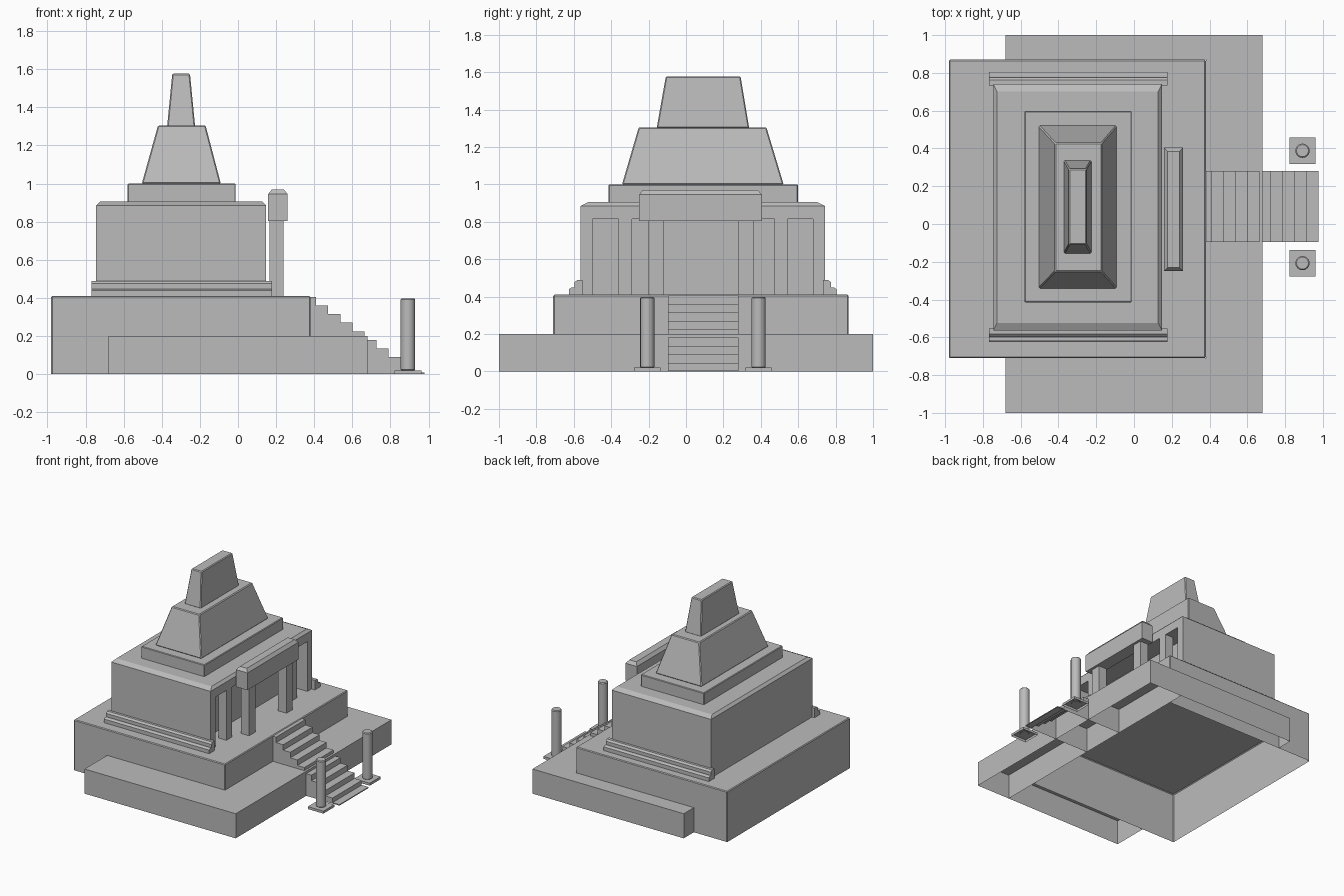
import bpy
import bmesh

cube = bpy.data.objects.get("Cube")
if cube:
    bpy.data.objects.remove(cube, do_unlink=True)

GREY = (0.5, 0.5, 0.5, 1)
stone = bpy.data.materials.new("grey_stone")
stone.use_nodes = True
stone.diffuse_color = GREY
stone.node_tree.nodes["Principled BSDF"].inputs["Base Color"].default_value = GREY


def finish(name, bm, bevel=0.0, open_bottom=False):
    """Turn a bmesh into a stone object, optionally hollow below."""
    bmesh.ops.recalc_face_normals(bm, faces=bm.faces)
    if open_bottom:
        low = [f for f in bm.faces if f.normal.z < -0.9]
        bmesh.ops.delete(bm, geom=low, context='FACES_ONLY')
    mesh = bpy.data.meshes.new(name)
    bm.to_mesh(mesh)
    bm.free()
    mesh.materials.append(stone)
    obj = bpy.data.objects.new(name, mesh)
    bpy.context.collection.objects.link(obj)
    if bevel:
        mod = obj.modifiers.new("soft_edge", 'BEVEL')
        mod.width = bevel
        mod.segments = 1
    return obj


def loft(name, rings, bevel=0.0, open_bottom=False):
    """Stack rectangles (x0, x1, y0, y1, z) into a closed block."""
    bm = bmesh.new()
    loops = [[bm.verts.new(p) for p in
              ((x0, y0, z), (x1, y0, z), (x1, y1, z), (x0, y1, z))]
             for x0, x1, y0, y1, z in rings]
    bm.faces.new(loops[0][::-1])
    bm.faces.new(loops[-1])
    for a, b in zip(loops, loops[1:]):
        for i in range(4):
            j = (i + 1) % 4
            bm.faces.new((a[i], a[j], b[j], b[i]))
    return finish(name, bm, bevel, open_bottom)


def block(name, x, y, z, bevel=0.0, open_bottom=False):
    return loft(name, [(*x, *y, z[0]), (*x, *y, z[1])], bevel, open_bottom)


def prism(name, points, axis, start, end, open_bottom=False):
    """Extrude a (side, z) outline along x or y."""
    bm = bmesh.new()
    place = (lambda a, z: (start, a, z)) if axis == 'x' else (lambda a, z: (a, start, z))
    face = bm.faces.new([bm.verts.new(place(a, z)) for a, z in points])
    new = bmesh.ops.extrude_face_region(bm, geom=[face])["geom"]
    step = (end - start, 0, 0) if axis == 'x' else (0, end - start, 0)
    bmesh.ops.translate(bm, vec=step,
                        verts=[v for v in new if isinstance(v, bmesh.types.BMVert)])
    return finish(name, bm, 0, open_bottom)


# Terraces, hollow underneath; the lower one is three wings round the upper one
prism("lower_terrace_front", [(-1, 0), (1, 0), (1, 0.2), (-1, 0.2)], 'x', 0.38, 0.68, True)
block("lower_terrace_right", (-0.68, 0.38), (-1, -0.71), (0, 0.2), 0, True)
block("lower_terrace_left", (-0.68, 0.38), (0.87, 1), (0, 0.2), 0, True)
block("upper_terrace", (-0.98, 0.38), (-0.71, 0.87), (0, 0.41), 0.006, True)

# Shrine: solid core, side jambs and lintel framing a shallow portico
X0, XB, X1 = -0.745, 0.0, 0.148
Y0, Y1 = -0.563, 0.742
block("shrine_core", (X0, XB), (Y0, Y1), (0.41, 0.82))
block("shrine_jamb_right", (XB, X1), (Y0, -0.5), (0.41, 0.82))
block("shrine_jamb_left", (XB, X1), (0.68, Y1), (0.41, 0.82))
c = 0.04
loft("shrine_top", [(X0, X1, Y0, Y1, 0.815), (X0, X1, Y0, Y1, 0.885),
                    (X0 + c / 2, X1 - c / 2, Y0 + c, Y1 - c, 0.905)])
for side, y in (("right", -0.36), ("left", 0.472)):
    block("portico_pillar_" + side, (0.075, X1), (y, y + 0.072), (0.41, 0.82))

# Stepped mouldings along both side walls
for side, wall, out in (("right", Y0, -1), ("left", Y1, 1)):
    steps = [(-0.01, 0.41), (0.062, 0.41), (0.062, 0.44), (0.05, 0.448), (0.034, 0.448),
             (0.034, 0.475), (0.02, 0.488), (-0.01, 0.488)]
    prism("side_moulding_" + side, [(wall + out * d, z) for d, z in steps],
          'x', -0.768, 0.178)

# Roof tiers
block("roof_slab", (-0.58, -0.012), (-0.415, 0.598), (0.9, 1.0), 0.005)
loft("lower_spire", [(-0.505, -0.09, -0.342, 0.522, 1.0),
                     (-0.42, -0.17, -0.253, 0.43, 1.305)], 0.006)
loft("upper_spire", [(-0.372, -0.225, -0.157, 0.338, 1.3),
                     (-0.345, -0.252, -0.108, 0.292, 1.577)], 0.006)

# Free-standing gate in front of the portico
for side, y in (("right", -0.2), ("left", 0.28)):
    block("gate_pillar_" + side, (0.165, 0.24), (y, y + 0.08), (0.41, 0.82))
loft("gate_beam", [(0.158, 0.26, -0.25, 0.405, 0.805), (0.158, 0.26, -0.25, 0.405, 0.945),
                   (0.178, 0.24, -0.23, 0.385, 0.97)])

# Staircase
outline = [(0.38, 0), (0.38, 0.405)]
count = 9
for i in range(count):
    x, z = 0.41 + i * 0.0633, 0.405 - i * 0.045
    outline += [(x, z), (x, z - 0.045)]
    if i == count - 1:
        outline[-1] = (x, 0.008)
outline += [(0.978, 0.008), (0.978, 0)]
prism("staircase", outline, 'y', -0.095, 0.28, True)

# Posts on square plinths at the foot of the stairs
for side, y in (("right", -0.207), ("left", 0.388)):
    px = 0.892
    block("post_plinth_" + side, (px - 0.07, px + 0.07), (y - 0.07, y + 0.07), (0, 0.02), 0, True)
    bm = bmesh.new()
    bmesh.ops.create_cone(bm, cap_ends=True, segments=16, radius1=0.038, radius2=0.038, depth=0.38)
    bmesh.ops.translate(bm, vec=(px, y, 0.208), verts=bm.verts)
    post = finish("post_" + side, bm, 0.006)
    bpy.ops.object.select_all(action='DESELECT')
    post.select_set(True)
    bpy.context.view_layer.objects.active = post
    bpy.ops.object.shade_smooth_by_angle()
